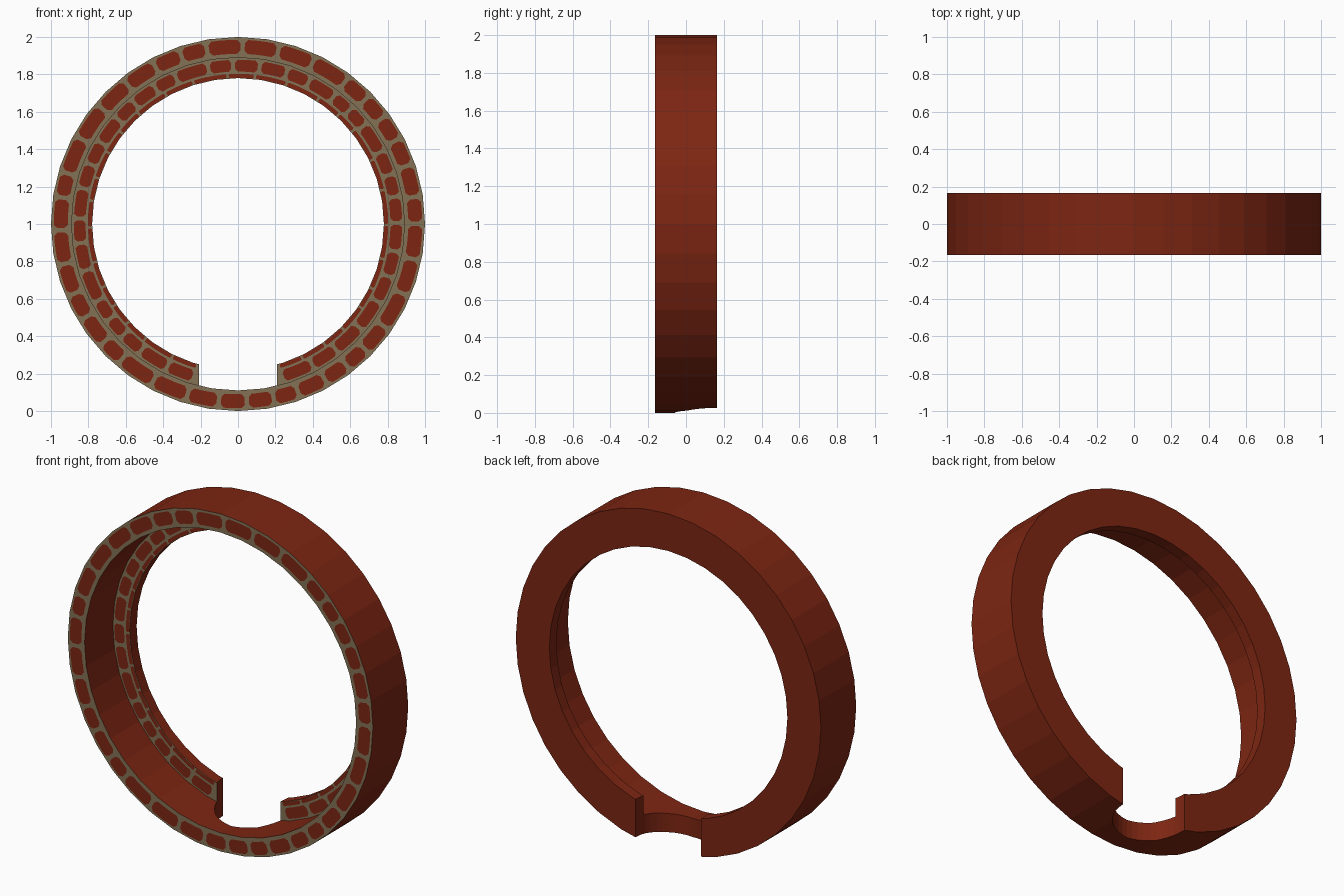
import bpy, bmesh, math, random

if "Cube" in bpy.data.objects:
    bpy.data.objects.remove(bpy.data.objects["Cube"])

random.seed(4)
N = 40                      # sides of the ring
FRONT, RECESS, BACK = -0.165, 0.10, 0.165
R_OUT, R_STEP, R_IN = 1.0, 0.89, 0.78
NOTCH = 0.215


def material(name, rgb):
    m = bpy.data.materials.new(name)
    m.diffuse_color = (*rgb, 1)
    m.use_nodes = True
    m.node_tree.nodes["Principled BSDF"].inputs["Base Color"].default_value = m.diffuse_color
    return m


BRICK = material("brick_red", (0.205, 0.019, 0.006))
MORTAR = material("mortar_grey", (0.225, 0.165, 0.09))


def new_object(name, bm):
    me = bpy.data.meshes.new(name)
    bm.to_mesh(me)
    bm.free()
    me.materials.append(BRICK)
    me.materials.append(MORTAR)
    ob = bpy.data.objects.new(name, me)
    bpy.context.collection.objects.link(ob)
    return ob


def polar(r, t, y):
    # angle runs from the bottom, anticlockwise seen from the front
    return (r * math.sin(t), y, 1 - r * math.cos(t))


# Stepped ring: deep outer tube with a thin inner flange at the back
profile = [(R_OUT, FRONT), (R_OUT, BACK), (R_IN, BACK),
           (R_IN, RECESS), (R_STEP, RECESS), (R_STEP, FRONT)]
bm = bmesh.new()
rings = [[bm.verts.new(polar(r, 2 * math.pi * i / N, y)) for r, y in profile]
         for i in range(N)]
for i in range(N):
    a, b = rings[i], rings[(i + 1) % N]
    for j in range(len(profile)):
        k = (j + 1) % len(profile)
        bm.faces.new((a[j], b[j], b[k], a[k]))
bmesh.ops.recalc_face_normals(bm, faces=bm.faces)
for f in bm.faces:
    f.material_index = 1 if f.normal.y < -0.9 else 0
ring = new_object("ring_wall", bm)

# Round-nosed notch at the bottom, open to the back
bm = bmesh.new()
outline = [(NOTCH, 0.3)]
outline += [(NOTCH * math.cos(math.pi * i / 20), 0.155 - NOTCH * math.sin(math.pi * i / 20))
            for i in range(21)]
outline += [(-NOTCH, 0.3)]
base = bm.faces.new([bm.verts.new((x, y, -0.2)) for x, y in outline])
ext = bmesh.ops.extrude_face_region(bm, geom=[base])
bmesh.ops.translate(bm, vec=(0, 0, 0.7),
                    verts=[v for v in ext["geom"] if isinstance(v, bmesh.types.BMVert)])
bmesh.ops.recalc_face_normals(bm, faces=bm.faces)
cutter = new_object("notch_cutter", bm)
cutter.hide_render = True
mod = ring.modifiers.new("notch", 'BOOLEAN')
mod.operation = 'DIFFERENCE'
mod.solver = 'EXACT'
mod.object = cutter
bpy.context.view_layer.objects.active = ring
bpy.ops.object.modifier_apply(modifier=mod.name)
bpy.data.objects.remove(cutter)


def brick_row(name, r0, r1, y, count, start, end, gap, chamfer):
    """Row of thin flat bricks with clipped corners along an arc."""
    bm = bmesh.new()
    lengths = [random.uniform(0.75, 1.25) for _ in range(count)]
    scale = (end - start) / sum(lengths)
    t = start
    for length in lengths:
        a0, a1 = t + gap / 2, t + length * scale - gap / 2
        t += length * scale
        c = chamfer
        lo, hi = a0 + c, a1 - c
        arc = [lo + (hi - lo) * i / 3 for i in range(4)]
        pts = [(r1, a) for a in arc]
        pts += [(r1 - c, a1), (r0 + c, a1)]
        pts += [(r0, a) for a in reversed(arc)]
        pts += [(r0 + c, a0), (r1 - c, a0)]
        bm.faces.new([bm.verts.new(polar(r, a, y)) for r, a in pts])
    return new_object(name, bm)


# Brick courses on the front rim and on the recessed flange
full = 2 * math.pi
brick_row("outer_bricks", 0.91, 0.985, FRONT - 0.002, 36, 0.05, full + 0.05, 0.025, 0.018)
brick_row("inner_bricks", 0.815, 0.878, RECESS - 0.002, 34, 0.28, full - 0.28, 0.025, 0.016)
brick_row("inner_edge_bricks", 0.781, 0.803, RECESS - 0.002, 30, 0.28, full - 0.28, 0.015, 0.006)
